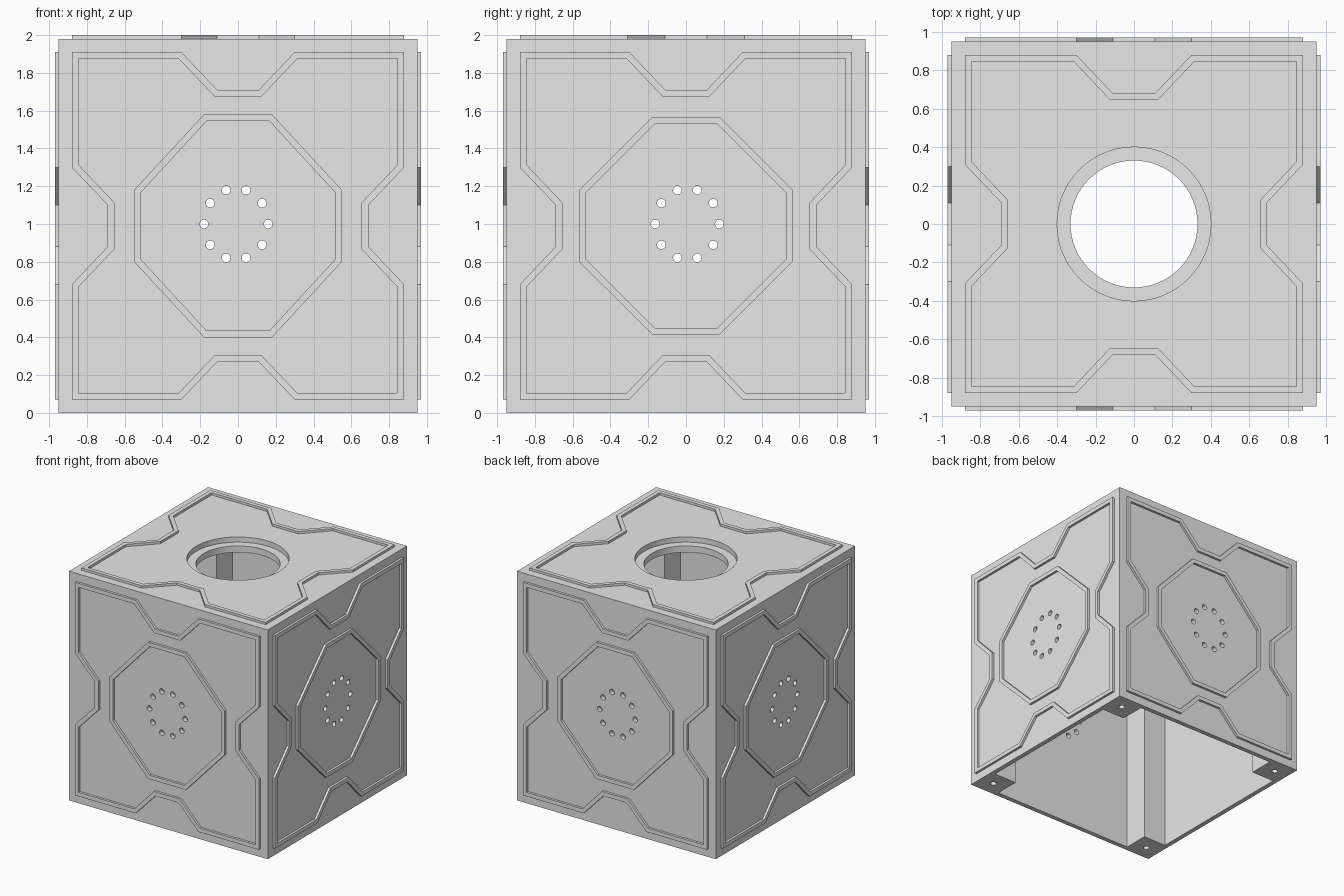
import bpy, bmesh
from math import pi, cos, sin
from mathutils import Matrix, Vector

if "Cube" in bpy.data.objects:
    bpy.data.objects.remove(bpy.data.objects["Cube"])

GREY = (0.8, 0.8, 0.8, 1)
grey = bpy.data.materials.new("plain_grey")
grey.use_nodes = True
grey.diffuse_color = GREY
grey.node_tree.nodes["Principled BSDF"].inputs["Base Color"].default_value = GREY

HALF = 0.95       # half width of the box
TOP = 1.98        # height of the box
WALL = 0.04
ROOF = 0.1
RAISE = 0.02      # height of the trim
TRIM = 0.035      # width of the trim
MID = TOP / 2


def finish(name, bm, matrix=None):
    bmesh.ops.recalc_face_normals(bm, faces=bm.faces[:])
    mesh = bpy.data.meshes.new(name)
    bm.to_mesh(mesh)
    bm.free()
    mesh.materials.append(grey)
    obj = bpy.data.objects.new(name, mesh)
    bpy.context.collection.objects.link(obj)
    if matrix is not None:
        mesh.transform(matrix)
    return obj


def add_box(bm, low, high):
    low, high = Vector(low), Vector(high)
    size = high - low
    bmesh.ops.create_cube(bm, size=1, matrix=Matrix.Translation((low + high) / 2)
                          @ Matrix.Diagonal((*size, 1)))


def add_rod(bm, radius, length, matrix, sides=24):
    bmesh.ops.create_cone(bm, cap_ends=True, segments=sides, radius1=radius,
                          radius2=radius, depth=length, matrix=matrix)


def cut(obj, cutters):
    """Subtract the cutters, bake the result and discard the cutters."""
    for cutter in cutters:
        mod = obj.modifiers.new("cut", "BOOLEAN")
        mod.operation, mod.solver, mod.object = "DIFFERENCE", "EXACT", cutter
    graph = bpy.context.evaluated_depsgraph_get()
    mesh = bpy.data.meshes.new_from_object(obj.evaluated_get(graph))
    obj.modifiers.clear()
    obj.data = mesh
    for cutter in cutters:
        bpy.data.objects.remove(cutter)


def smooth(obj):
    bpy.ops.object.select_all(action="DESELECT")
    obj.select_set(True)
    bpy.context.view_layer.objects.active = obj
    bpy.ops.object.shade_smooth_by_angle()


def mirror_quarter(quarter):
    """Turn a first-quadrant path (top to side) into a closed clockwise outline."""
    back = quarter[::-1]
    return (quarter + [(x, -y) for x, y in back]
            + [(-x, -y) for x, y in quarter] + [(-x, y) for x, y in back])


def trim_ring(name, outer, inner, matrix):
    bm = bmesh.new()
    loops = [[bm.verts.new((x, y, z)) for x, y in path]
             for path, z in ((outer, -0.005), (outer, RAISE),
                             (inner, RAISE), (inner, -0.005))]
    n = len(outer)
    for k in range(4):
        a, b = loops[k], loops[(k + 1) % 4]
        for i in range(n):
            j = (i + 1) % n
            bm.faces.new((a[i], a[j], b[j], b[i]))
    return finish(name, bm, matrix)


def notched_outline(w, h, inset):
    # the notches shift with the inset so the band keeps an even width
    s = inset * 0.4
    return mirror_quarter([
        (0.11 + s, h - 0.2 - inset), (0.3 + s, h - inset),
        (w - inset, h - inset), (w - inset, 0.31 + s),
        (w - 0.19 - inset, 0.11 + s)])


def octagon_outline(w, h, inset):
    s = inset * 0.4
    return mirror_quarter([(0.18 - s, h - inset), (w - inset, 0.19 - s)])


# Hollow box, open underneath
bm = bmesh.new()
add_box(bm, (-HALF, -HALF, 0), (HALF, HALF, TOP))
body = finish("box_shell", bm)

bm = bmesh.new()
inside = HALF - WALL
add_box(bm, (-inside, -inside, -0.2), (inside, inside, TOP - ROOF))
cutters = [finish("cavity_cutter", bm)]

# Round opening with a shallow ledge in the roof
for radius, floor in ((0.4, TOP - 0.045), (0.33, TOP - 0.3)):
    bm = bmesh.new()
    add_rod(bm, radius, 0.5, Matrix.Translation((0, 0, floor + 0.25)), 64)
    cutters.append(finish("opening_cutter", bm))

# Rings of ten small holes through each pair of opposite walls
upright = Matrix.Rotation(pi / 2, 4, "X")
for turn, shift in ((0, -0.01), (pi / 2, 0.007)):
    bm = bmesh.new()
    for i in range(10):
        a = i * pi / 5
        spot = Vector((shift + 0.17 * cos(a), 0, 1 + 0.188 * sin(a)))
        add_rod(bm, 0.023, 3, Matrix.Rotation(turn, 4, "Z")
                @ Matrix.Translation(spot) @ upright)
    cutters.append(finish("vent_cutter", bm))
cut(body, cutters)
smooth(body)

# Corner posts with a screw hole in each foot
for sx, xname in ((1, "left"), (-1, "right")):
    for sy, yname in ((-1, "front"), (1, "back")):
        bm = bmesh.new()
        xs, ys = sorted((sx * 0.69, sx * inside)), sorted((sy * 0.69, sy * inside))
        add_box(bm, (xs[0], ys[0], 0), (xs[1], ys[1], TOP - ROOF))
        post = finish(f"{yname}_{xname}_post", bm)
        bm = bmesh.new()
        add_rod(bm, 0.025, 0.5, Matrix.Translation((sx * 0.82, sy * 0.82, 0)))
        cut(post, [finish("screw_cutter", bm)])
        smooth(post)

# Raised trim on the four walls
for k, side in enumerate(("front", "left", "back", "right")):
    place = (Matrix.Translation((0, 0, MID)) @ Matrix.Rotation(k * pi / 2, 4, "Z")
             @ upright @ Matrix.Translation((0, 0, HALF)))
    trim_ring(f"{side}_notched_trim", notched_outline(0.88, 0.92, 0),
              notched_outline(0.88, 0.92, TRIM), place)
    w, h = (0.565, 0.575) if k % 2 else (0.55, 0.59)
    trim_ring(f"{side}_octagon_trim", octagon_outline(w, h, 0),
              octagon_outline(w, h, TRIM), place)

# Raised trim on the roof
trim_ring("roof_notched_trim", notched_outline(0.88, 0.88, 0),
          notched_outline(0.88, 0.88, TRIM), Matrix.Translation((0, 0, TOP)))
